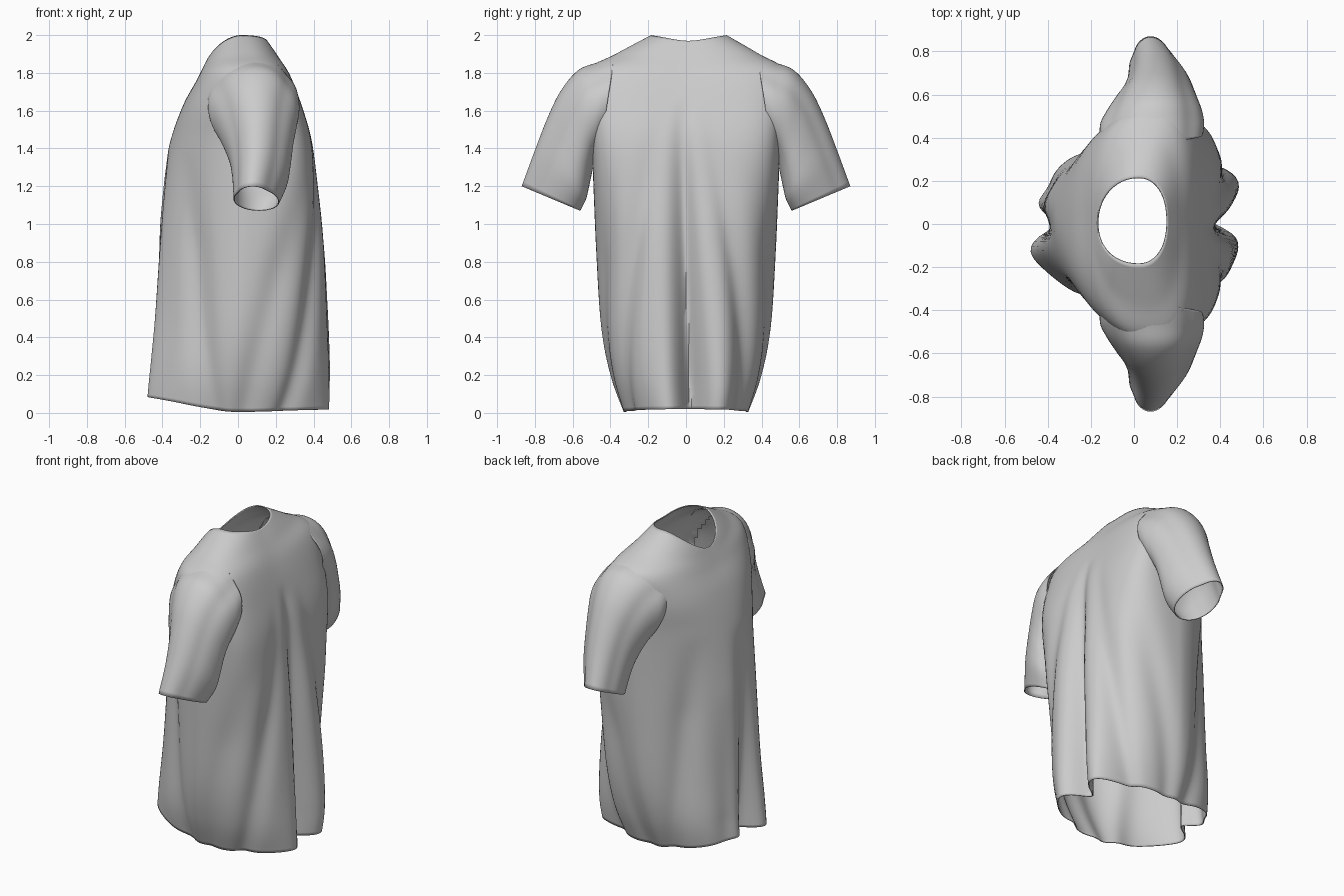
import bpy, bmesh, math
from mathutils import Vector

if "Cube" in bpy.data.objects:
    bpy.data.objects.remove(bpy.data.objects["Cube"])

fabric = bpy.data.materials.new("grey_fabric")
fabric.use_nodes = True
GREY = (0.6, 0.6, 0.6, 1)
fabric.diffuse_color = GREY
fabric.node_tree.nodes["Principled BSDF"].inputs["Base Color"].default_value = GREY

SEGMENTS = 144


def spline(rows, steps):
    """Smoothly interpolate rows of section measurements."""
    out = []
    for i in range(len(rows) - 1):
        p = [rows[max(0, min(len(rows) - 1, i + k))] for k in (-1, 0, 1, 2)]
        for s in range(steps):
            t = s / steps
            out.append([b + 0.5 * t * (c - a + t * (2 * a - 5 * b + 4 * c - d
                        + t * (3 * (b - c) + d - a))) for a, b, c, d in zip(*p)])
    return out + [list(rows[-1])]


def loft(name, rings, keep=None):
    """Skin closed rings into an open cloth tube with a thin edge."""
    bm = bmesh.new()
    loops = [[bm.verts.new(co) for co in ring] for ring in rings]
    for low, high in zip(loops, loops[1:]):
        n = len(low)
        for i in range(n):
            j = (i + 1) % n
            quad = (low[i], low[j], high[j], high[i])
            if keep is None or keep(sum((v.co for v in quad), Vector()) / 4):
                bm.faces.new(quad)
    bmesh.ops.delete(bm, geom=[v for v in bm.verts if not v.link_faces], context="VERTS")
    bmesh.ops.recalc_face_normals(bm, faces=bm.faces)
    mesh = bpy.data.meshes.new(name)
    bm.to_mesh(mesh)
    bm.free()
    obj = bpy.data.objects.new(name, mesh)
    bpy.context.collection.objects.link(obj)
    mesh.materials.append(fabric)
    edge = obj.modifiers.new("cloth_thickness", "SOLIDIFY")
    edge.thickness = 0.006
    edge.offset = -1
    bpy.ops.object.select_all(action="DESELECT")
    obj.select_set(True)
    bpy.context.view_layer.objects.active = obj
    bpy.ops.object.shade_smooth_by_angle(angle=math.radians(50))
    return obj


# Body sections: chest x, z; back x, z; side half-width, z; centre x; chest and back squareness
BODY = [
    (-.53, .09, .515, .02, .34, .005, 0, 2, 2),
    (-.515, .25, .505, .2, .405, .2, .01, 1.75, 2.1),
    (-.495, .5, .49, .45, .45, .45, .02, 1.55, 2.2),
    (-.46, .85, .465, .85, .475, .85, .04, 1.55, 2.5),
    (-.41, 1.2, .425, 1.2, .49, 1.2, .06, 1.7, 3.4),
    (-.355, 1.45, .39, 1.45, .50, 1.45, .07, 1.95, 4.4),
    (-.29, 1.63, .335, 1.63, .52, 1.65, .08, 2.3, 4),
    (-.225, 1.75, .275, 1.78, .53, 1.81, .08, 2.2, 3),
    (-.19, 1.82, .21, 1.89, .38, 1.9, .06, 2.1, 2.4),
    (-.17, 1.86, .155, 1.97, .2, 2, .02, 2.1, 2.2),
]
# Folds: angle at top, angle at hem, depth, width, height where they fade out, height range of fading
FOLDS = [
    (-4, 4, .17, 9, 1.65, 1.5),
    (182, 180, .17, 9, 1.4, 1.4),
    (24, 24, -.035, 9, .9, .8),
    (164, 161, .05, 12, 1, .8),
    (24, 46, .03, 8, 1.6, .7),
    (-28, -50, .03, 8, 1.6, .7),
    (-140, -112, .03, 11, 1.4, .5),
    (140, 112, .03, 11, 1.4, .5),
    (-50, -85, .02, 10, 1.25, .5),
    (50, 85, .02, 10, 1.25, .5),
]


def body_ring(row):
    xf, zf, xb, zb, half, zs, cx, ef, eb = row
    ring = []
    for i in range(SEGMENTS):
        a = 2 * math.pi * i / SEGMENTS
        c, s = math.cos(a), math.sin(a)
        reach, e, z_end = (xb - cx, eb, zb) if c > 0 else (cx - xf, ef, zf)
        r = (abs(c / reach) ** e + abs(s / half) ** e) ** (-1 / e)
        z = zs * s * s + z_end * c * c
        for top, hem, depth, width, fade, span in FOLDS:
            t = min(1, max(0, z / 1.5))
            d = (math.degrees(a) - hem - (top - hem) * t + 180) % 360 - 180
            r -= depth * min(1, max(0, (fade - z) / span)) * math.exp(-(d / width) ** 2)
        ring.append((cx + r * c, r * s + .015 * max(0, z - 1.8) / .2, z))
    return ring


def outside_armhole(p):
    return abs(p.y) < .46 or ((p.x - .1) / .17) ** 2 + ((p.z - 1.59) / .19) ** 2 > 1


loft("shirt_body", [body_ring(r) for r in spline(BODY, 6)], outside_armhole)

# Sleeve sections: top y, z; underside y, z; front and back x; narrowing of the top
SLEEVE = [
    (.38, 1.885, .45, 1.41, -.16, .32, 0),
    (.47, 1.855, .47, 1.37, -.155, .325, 0),
    (.57, 1.815, .487, 1.32, -.125, .32, .03),
    (.66, 1.71, .5, 1.26, -.09, .315, .12),
    (.73, 1.57, .515, 1.19, -.055, .31, .2),
    (.80, 1.39, .53, 1.13, -.035, .295, .25),
    (.87, 1.2, .56, 1.07, -.025, .25, .28),
]


def sleeve_ring(row, side):
    ty, tz, by, bz, x0, x1, taper = row
    ring = []
    for i in range(64):
        a = 2 * math.pi * i / 64
        u, v = math.cos(a), math.sin(a)
        drape = 1 - .05 * math.exp(-((a - 2.6) / .25) ** 2) - .05 * math.exp(-((a - .7) / .25) ** 2)
        h = .5 + .5 * v * drape
        width = (x1 - x0) / 2 * (1 - taper * h) * drape
        ring.append(((x0 + x1) / 2 + width * u - .13 * taper * h,
                     side * (by + (ty - by) * h), bz + (tz - bz) * h))
    return ring


for label, side in (("left_arm", 1), ("right_arm", -1)):
    loft(label + "_sleeve", [sleeve_ring(r, side) for r in spline(SLEEVE, 5)])
